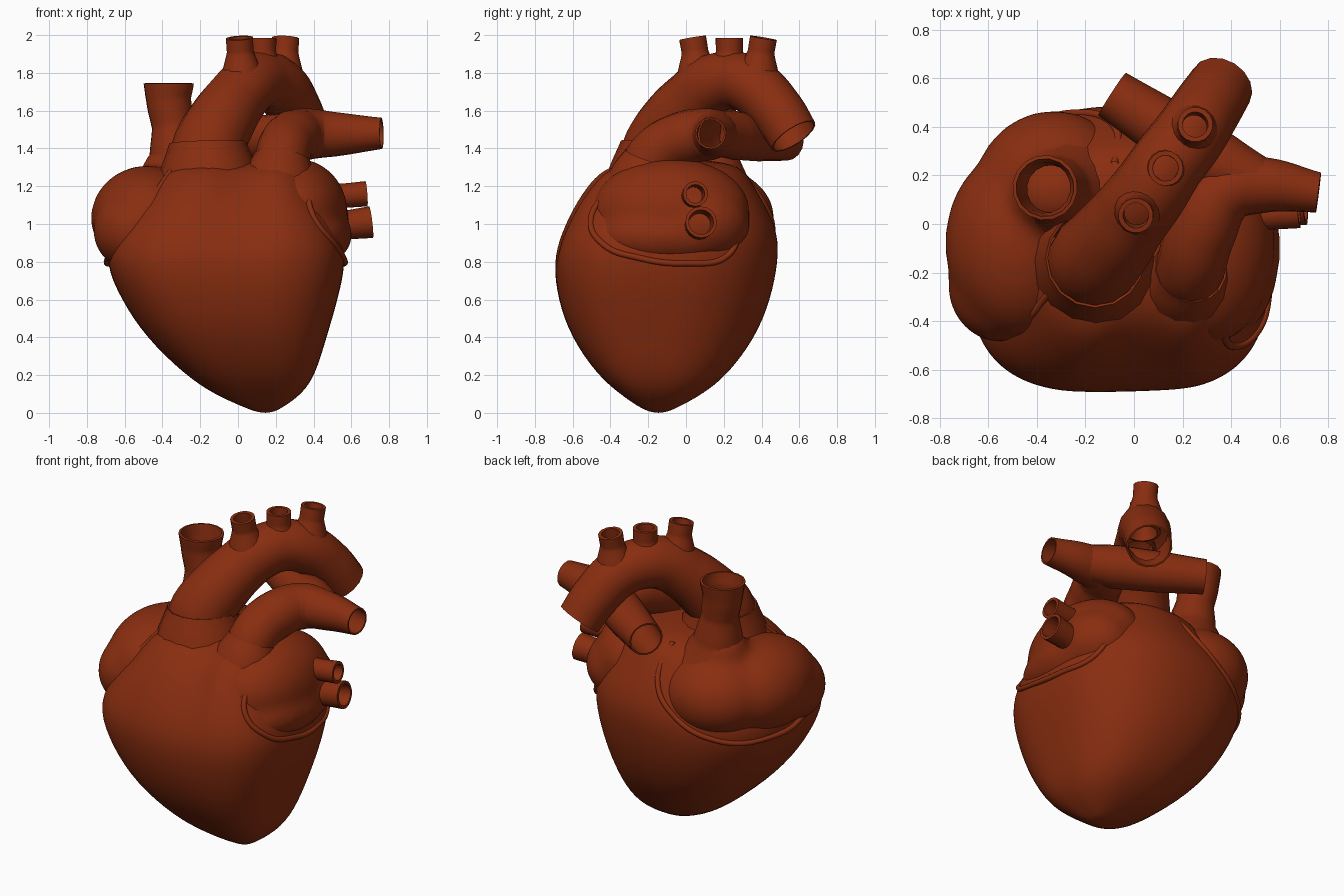
import bpy, bmesh, math
from mathutils import Vector
from mathutils.bvhtree import BVHTree

cube = bpy.data.objects.get("Cube")
if cube:
    bpy.data.objects.remove(cube)

RED = (0.25, 0.027, 0.005, 1)
mat = bpy.data.materials.new("muscle_red")
mat.use_nodes = True
mat.diffuse_color = RED
bsdf = next(n for n in mat.node_tree.nodes if n.type == 'BSDF_PRINCIPLED')
bsdf.inputs["Base Color"].default_value = RED
bsdf.inputs["Roughness"].default_value = 0.6


def link(name, data):
    obj = bpy.data.objects.new(name, data)
    bpy.context.collection.objects.link(obj)
    data.materials.append(mat)
    return obj


def bake(obj, angle=50):
    """Apply modifiers, turn into a mesh and shade smooth."""
    bpy.ops.object.select_all(action='DESELECT')
    bpy.context.view_layer.objects.active = obj
    obj.select_set(True)
    bpy.ops.object.convert(target='MESH')
    bpy.ops.object.shade_smooth_by_angle(angle=math.radians(angle))
    return bpy.context.view_layer.objects.active


def tube(name, points, wall=0.01, closed=False):
    """Round vessel through (x, y, z, radius) points, open at its ends."""
    curve = bpy.data.curves.new(name, 'CURVE')
    curve.dimensions = '3D'
    curve.bevel_depth = 1
    curve.bevel_resolution = 6
    curve.resolution_u = 8
    spline = curve.splines.new('BEZIER')
    spline.bezier_points.add(len(points) - 1)
    spline.use_cyclic_u = closed
    for bp, (x, y, z, r) in zip(spline.bezier_points, points):
        bp.co = (x, y, z)
        bp.radius = r
        bp.handle_left_type = bp.handle_right_type = 'AUTO'
    obj = link(name, curve)
    if wall:
        mod = obj.modifiers.new("wall", 'SOLIDIFY')
        mod.thickness = wall
        mod.offset = 0
    return bake(obj)


def blob(name, ellipsoids):
    """Fuse ellipsoids (centre, radii) into one soft chamber."""
    bm = bmesh.new()
    for centre, radii in ellipsoids:
        ball = bmesh.ops.create_uvsphere(bm, u_segments=32, v_segments=20, radius=1)
        bmesh.ops.scale(bm, vec=radii, verts=ball["verts"])
        bmesh.ops.translate(bm, vec=centre, verts=ball["verts"])
    mesh = bpy.data.meshes.new(name)
    bm.to_mesh(mesh)
    bm.free()
    obj = link(name, mesh)
    remesh = obj.modifiers.new("fuse", 'REMESH')
    remesh.mode = 'VOXEL'
    remesh.voxel_size = 0.025
    smooth = obj.modifiers.new("soften", 'SMOOTH')
    smooth.factor = 0.5
    smooth.iterations = 14
    return bake(obj, 80)


# Ventricles: squarish rings given as z, x min, x max, y min, y max
rings = [
    (0.0, 0.11, 0.18, -0.18, -0.11), (0.03, 0.03, 0.24, -0.25, -0.04),
    (0.1, -0.13, 0.34, -0.35, 0.09), (0.2, -0.28, 0.41, -0.47, 0.22),
    (0.4, -0.49, 0.47, -0.61, 0.37), (0.6, -0.62, 0.53, -0.68, 0.45),
    (0.8, -0.71, 0.575, -0.71, 0.49), (0.95, -0.66, 0.55, -0.67, 0.49),
    (1.1, -0.53, 0.46, -0.6, 0.42), (1.22, -0.44, 0.39, -0.52, 0.35),
    (1.31, -0.37, 0.35, -0.43, 0.29), (1.34, -0.2, 0.2, -0.25, 0.12)]
SIDES = 40
bm = bmesh.new()
loops = []
for z, x0, x1, y0, y1 in rings:
    loop = []
    for i in range(SIDES):
        a = math.tau * i / SIDES
        c, s = math.cos(a), math.sin(a)
        power = 0.66 if s < 0 else 0.88
        px = math.copysign(abs(c) ** power, c)
        py = math.copysign(abs(s) ** power, s)
        x = (x0 + x1) / 2 + px * (x1 - x0) / 2
        y = (y0 + y1) / 2 + py * (y1 - y0) / 2
        # Shallow furrow down the upper front
        if s < 0:
            y += 0.16 * max(0, z - 0.7) * math.exp(-((x - 0.04) / 0.11) ** 2)
        loop.append(bm.verts.new((x, y, z)))
    loops.append(loop)
for low, high in zip(loops, loops[1:]):
    for i in range(SIDES):
        j = (i + 1) % SIDES
        bm.faces.new((low[i], low[j], high[j], high[i]))
bm.faces.new(loops[0][::-1])
bm.faces.new(loops[-1])
mesh = bpy.data.meshes.new("ventricles")
bm.to_mesh(mesh)
bm.free()
body = link("ventricles", mesh)
body.modifiers.new("round", 'SUBSURF').levels = 2
body = bake(body, 80)
surface = BVHTree.FromPolygons([v.co for v in body.data.vertices],
                               [p.vertices for p in body.data.polygons])


def lip(name, points, radius, closed):
    """Raised seam lying on the ventricles."""
    snapped = [surface.find_nearest(Vector(p))[0] for p in points]
    tube(name, [(*p, radius) for p in snapped], wall=0, closed=closed)


# Atria
blob("right_atrium", [
    ((-0.48, -0.08, 1.03), (0.3, 0.39, 0.28)),
    ((-0.33, 0.11, 1.03), (0.34, 0.36, 0.28)),
    ((-0.55, -0.25, 0.97), (0.22, 0.24, 0.22)),
    ((-0.32, 0.13, 1.27), (0.19, 0.17, 0.17))])
blob("left_atrium", [
    ((0.3, -0.08, 1.07), (0.28, 0.42, 0.28)),
    ((0.39, -0.1, 0.94), (0.215, 0.38, 0.17)),
    ((0.36, 0.08, 1.0), (0.24, 0.26, 0.21))])

# Seams around the atria
lip("left_seam", [
    (0.4, -0.5, 1.03), (0.4, -0.42, 1.2), (0.4, -0.2, 1.32), (0.4, 0.1, 1.35),
    (0.4, 0.28, 1.26), (0.5, 0.34, 1.04), (0.55, 0.26, 0.83),
    (0.6, 0.0, 0.79), (0.6, -0.25, 0.82), (0.55, -0.45, 0.9)], 0.016, True)
lip("right_seam", [
    (-0.38, -0.3, 1.34), (-0.46, -0.4, 1.15), (-0.6, -0.42, 0.96),
    (-0.7, -0.25, 0.84), (-0.65, 0.1, 0.79), (-0.45, 0.35, 0.83),
    (-0.22, 0.45, 0.96), (-0.08, 0.4, 1.12), (-0.08, 0.25, 1.32)], 0.016, False)

# Roots where the great vessels leave the ventricles
tube("aorta_root", [(-0.15, -0.15, 1.05, 0.36), (-0.155, -0.15, 1.25, 0.265),
                    (-0.16, -0.14, 1.43, 0.2)])
tube("pulmonary_root", [(0.18, -0.24, 1.05, 0.27), (0.215, -0.22, 1.22, 0.195),
                        (0.235, -0.18, 1.35, 0.145)])

# Aortic arch and its three branches
tube("aorta", [
    (-0.19, -0.18, 1.25, 0.18), (-0.155, -0.14, 1.41, 0.187),
    (-0.09, -0.065, 1.54, 0.175), (-0.01, 0.04, 1.66, 0.16),
    (0.06, 0.13, 1.735, 0.155), (0.14, 0.25, 1.76, 0.148),
    (0.22, 0.355, 1.725, 0.146), (0.305, 0.485, 1.595, 0.138),
    (0.36, 0.57, 1.465, 0.13)])
for i, (x, y, lean) in enumerate([(0.02, 0.06, -0.025), (0.13, 0.23, 0), (0.24, 0.385, 0.025)]):
    tube("arch_branch_%d" % (i + 1), [
        (x, y, 1.79, 0.1), (x + lean / 3, y + lean / 2, 1.91, 0.062),
        (x + lean / 2, y + lean, 1.985, 0.063)], wall=0.02)

# Pulmonary artery with left and right arms
tube("pulmonary_trunk", [
    (0.22, -0.22, 1.25, 0.14), (0.235, -0.17, 1.36, 0.138),
    (0.28, -0.02, 1.45, 0.14), (0.37, 0.13, 1.475, 0.132),
    (0.52, 0.16, 1.475, 0.112), (0.76, 0.13, 1.48, 0.078)])
tube("right_pulmonary_artery", [
    (0.52, 0.16, 1.475, 0.105), (0.35, 0.25, 1.47, 0.125),
    (0.15, 0.38, 1.455, 0.118), (-0.09, 0.535, 1.44, 0.1)])

# Vena cava opening at the top
tube("vena_cava", [
    (-0.3, 0.12, 1.2, 0.23), (-0.325, 0.135, 1.36, 0.14),
    (-0.345, 0.145, 1.52, 0.105), (-0.367, 0.15, 1.66, 0.113),
    (-0.367, 0.15, 1.745, 0.127)], wall=0.015)

# Pulmonary veins
tube("upper_pulmonary_vein", [
    (0.4, 0.03, 1.15, 0.06), (0.55, 0.04, 1.15, 0.055),
    (0.68, 0.05, 1.16, 0.058)], wall=0.018)
tube("lower_pulmonary_vein", [
    (0.4, 0.06, 0.97, 0.075), (0.58, 0.07, 0.995, 0.068),
    (0.705, 0.08, 1.01, 0.075)], wall=0.018)
